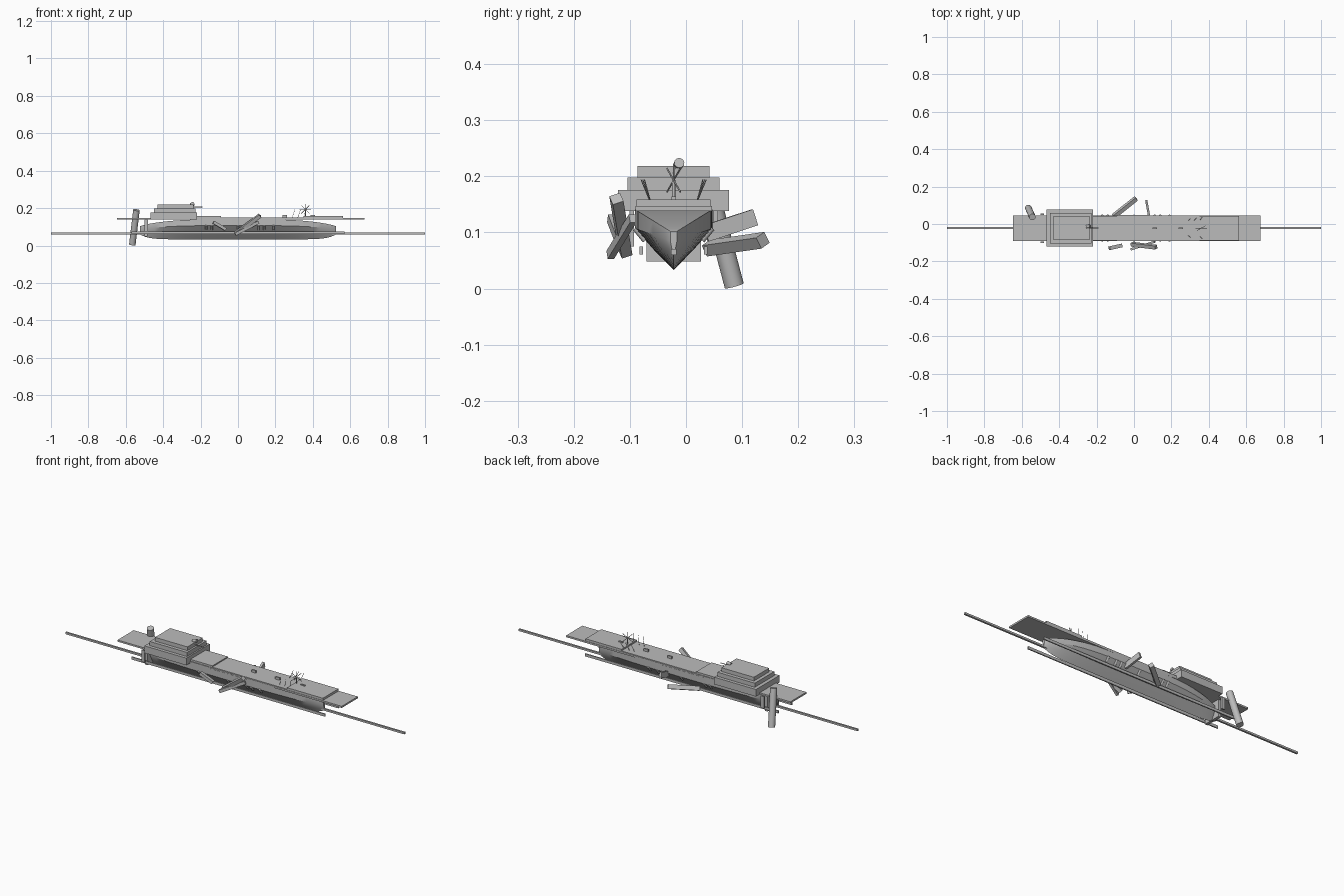
import bpy, bmesh, math
from mathutils import Vector

if "Cube" in bpy.data.objects:
    bpy.data.objects.remove(bpy.data.objects["Cube"])

grey = bpy.data.materials.new("ship grey")
grey.use_nodes = True
grey.diffuse_color = (0.5, 0.5, 0.5, 1)
grey.node_tree.nodes["Principled BSDF"].inputs["Base Color"].default_value = (0.5, 0.5, 0.5, 1)
MID = -0.022  # centreline of the ship


def finish(name, bm):
    bmesh.ops.recalc_face_normals(bm, faces=bm.faces)
    mesh = bpy.data.meshes.new(name)
    bm.to_mesh(mesh)
    bm.free()
    mesh.materials.append(grey)
    obj = bpy.data.objects.new(name, mesh)
    bpy.context.collection.objects.link(obj)
    return obj


def box(name, x0, x1, y0, y1, z0, z1):
    bm = bmesh.new()
    bmesh.ops.create_cube(bm, size=1)
    for v in bm.verts:
        v.co = Vector(((x0 + x1) / 2 + v.co.x * (x1 - x0),
                       (y0 + y1) / 2 + v.co.y * (y1 - y0),
                       (z0 + z1) / 2 + v.co.z * (z1 - z0)))
    return finish(name, bm)


def beam(name, a, b, width, height, roll=0.0):
    """Box running from a to b."""
    a, b = Vector(a), Vector(b)
    bm = bmesh.new()
    bmesh.ops.create_cube(bm, size=1)
    for v in bm.verts:
        v.co = Vector((v.co.x * width, v.co.y * height, v.co.z * (b - a).length))
    obj = finish(name, bm)
    obj.location = (a + b) / 2
    obj.rotation_euler = (b - a).to_track_quat('Z', 'Y').to_euler()
    obj.rotation_euler.rotate_axis('Z', roll)
    return obj


def tube(name, a, b, radius, sides=16):
    a, b = Vector(a), Vector(b)
    bm = bmesh.new()
    bmesh.ops.create_cone(bm, cap_ends=True, segments=sides, radius1=radius,
                          radius2=radius, depth=(b - a).length)
    for f in bm.faces:
        f.smooth = len(f.verts) == 4
    obj = finish(name, bm)
    obj.location = (a + b) / 2
    obj.rotation_euler = (b - a).to_track_quat('Z', 'Y').to_euler()
    return obj


# Hull: V sections lofted from stern to bow, narrowing and dropping at the ends
def build_hull():
    bm = bmesh.new()
    rings = []
    steps = 28
    for i in range(steps + 1):
        t = -math.cos(math.pi * i / steps)
        full = (1 - abs(t) ** 3.2) ** 0.8
        half = 0.006 + 0.063 * full
        keel = 0.033 + 0.027 * abs(t) ** 12
        top = 0.102 + 0.039 * full
        knee = 0.085 + 0.022 * full
        side = [(half, top), (half, knee), (half * 0.5, (knee + keel) / 2 - 0.002)]
        ring = side + [(0, keel)] + [(-y, z) for y, z in reversed(side)]
        rings.append([bm.verts.new((t * 0.525, MID + y, z)) for y, z in ring])
    for a, b in zip(rings, rings[1:]):
        n = len(a)
        for k in range(n):
            j = (k + 1) % n
            bm.faces.new((a[k], a[j], b[j], b[k]))
    bm.faces.new(rings[0])
    bm.faces.new(rings[-1])
    for f in bm.faces:
        f.smooth = True
    obj = finish("hull", bm)
    bpy.context.view_layer.objects.active = obj
    obj.select_set(True)
    bpy.ops.object.shade_smooth_by_angle(angle=math.radians(30))
    obj.select_set(False)


build_hull()
box("transom", -0.5, -0.485, -0.07, 0.027, 0.048, 0.14)

# Decks
box("main_deck", -0.648, 0.675, MID - 0.068, MID + 0.068, 0.138, 0.147)
box("aft_deck", -0.22, -0.09, MID - 0.065, MID + 0.065, 0.146, 0.157)
box("mid_deck", -0.09, 0.35, MID - 0.066, MID + 0.066, 0.143, 0.151)
box("fore_deck", 0.35, 0.562, MID - 0.066, MID + 0.066, 0.143, 0.159)

# Stepped bridge
for i, (x0, x1, half, z0, z1) in enumerate([(-0.467, -0.22, 0.099, 0.138, 0.176),
                                            (-0.448, -0.228, 0.082, 0.176, 0.198),
                                            (-0.43, -0.238, 0.064, 0.198, 0.218)]):
    box(f"bridge_tier_{i + 1}", x0, x1, MID - half, MID + half, z0, z1)

# Long shaft and side rails
box("keel_shaft", -1, 1, MID - 0.005, MID + 0.005, 0.06, 0.07)
for side, y in (("right", -0.08), ("left", 0.035)):
    box(f"{side}_rail", -0.57, 0.57, y - 0.003, y + 0.003, 0.061, 0.075)

# Leaning stern cylinder and loose beams along the sides
tube("stern_cylinder", (-0.565, 0.086, 0.005), (-0.543, 0.037, 0.19), 0.0175, 24)
beam("right_long_beam", (-0.012, -0.108, 0.064), (0.118, -0.124, 0.16), 0.02, 0.02, 0.4)
beam("right_cross_beam", (-0.015, -0.135, 0.06), (0.11, -0.095, 0.125), 0.012, 0.016)
beam("right_short_beam", (-0.132, -0.13, 0.125), (-0.066, -0.115, 0.086), 0.02, 0.016)
beam("left_long_beam", (-0.11, 0.04, 0.072), (0.012, 0.137, 0.086), 0.022, 0.022, 0.5)
beam("left_short_beam", (0.082, 0.035, 0.098), (0.066, 0.123, 0.127), 0.012, 0.03)

# Gun and mount at the front of the bridge
tube("gun_mount", (-0.25, MID + 0.002, 0.175), (-0.243, MID + 0.01, 0.222), 0.008)
tube("gun_housing", (-0.255, MID + 0.008, 0.218), (-0.235, MID + 0.01, 0.224), 0.009)
tube("gun_barrel", (-0.24, MID, 0.206), (-0.19, MID, 0.206), 0.002, 8)

# Star antenna on the foredeck
hub = Vector((0.36, MID, 0.193))
tube("antenna_mast", (0.36, MID, 0.155), hub, 0.003, 8)
for k in range(4):
    ang = math.pi * k / 4
    arm = Vector((math.cos(ang), 0.4 * math.sin(2 * ang), math.sin(ang))) * 0.03
    tube(f"antenna_arm_{k + 1}", hub - arm, hub + arm, 0.0015, 6)

# Whip aerials leaning outward, deck fittings and side ports
for s in (-1, 1):
    for k, x in enumerate((0.29, 0.32, 0.35)):
        tube(f"whip_{s}_{k}", (x, MID + s * 0.04, 0.15),
             (x + 0.015, MID + s * (0.052 + k * 0.003), 0.194), 0.001, 6)
    for k, x in enumerate((-0.17, -0.14, 0.0, 0.11, 0.14, 0.19)):
        tube(f"side_port_{s}_{k}", (x, MID + s * 0.05, 0.086),
             (x, MID + s * 0.068, 0.108), 0.006, 10)
    box(f"stern_fitting_{s}", -0.5, -0.48, MID + s * 0.075 - 0.004,
        MID + s * 0.075 + 0.004, 0.075, 0.138)
for k, x in enumerate((0.11, 0.25, 0.4)):
    box(f"deck_fitting_{k + 1}", x - 0.012, x + 0.012, MID - 0.004, MID + 0.004, 0.148, 0.164)
